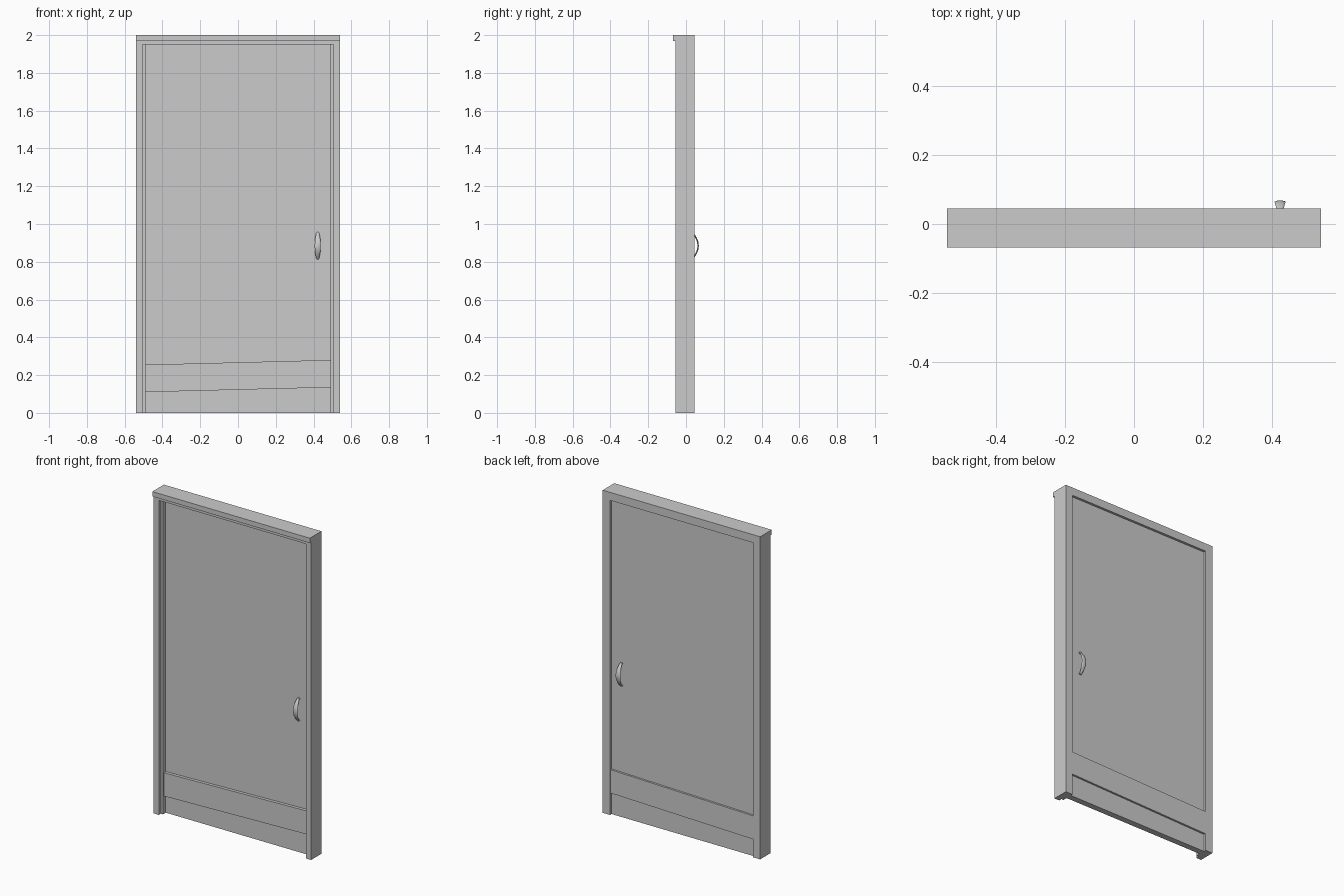
import bpy, bmesh, math

if "Cube" in bpy.data.objects:
    bpy.data.objects.remove(bpy.data.objects["Cube"])


def finish(name, bm):
    bmesh.ops.recalc_face_normals(bm, faces=bm.faces)
    mesh = bpy.data.meshes.new(name)
    bm.to_mesh(mesh)
    bm.free()
    obj = bpy.data.objects.new(name, mesh)
    bpy.context.collection.objects.link(obj)
    return obj


def prism(name, pts, a, b, axis):
    """Extrude a profile: axis 'y' takes (x, z) points, axis 'z' takes (x, y), axis 'x' takes (y, z)."""
    place = {'x': lambda p, t: (t, p[0], p[1]),
             'y': lambda p, t: (p[0], t, p[1]),
             'z': lambda p, t: (p[0], p[1], t)}[axis]
    bm = bmesh.new()
    lo = [bm.verts.new(place(p, a)) for p in pts]
    hi = [bm.verts.new(place(p, b)) for p in pts]
    bm.faces.new(lo)
    bm.faces.new(hi)
    n = len(pts)
    for i in range(n):
        bm.faces.new((lo[i], lo[(i + 1) % n], hi[(i + 1) % n], hi[i]))
    return finish(name, bm)


FRONT, BACK, STOP = -0.055, 0.045, -0.035
DOOR_F, DOOR_B = -0.008, 0.03

# Side jambs with a stepped inner edge
for name, s in (("left_jamb", -1), ("right_jamb", 1)):
    prism(name, [(s * x, y) for x, y in ((0.54, FRONT), (0.505, FRONT), (0.505, STOP),
                                         (0.49, STOP), (0.49, BACK), (0.54, BACK))], 0, 1.95, 'z')

# Head with a projecting drip lip at the top front
prism("head", [(BACK, 1.95), (BACK, 2), (-0.068, 2), (-0.068, 1.97), (FRONT, 1.97), (FRONT, 1.95)],
      -0.54, 0.54, 'x')

# Door panels above and below the slanted kick rail
L, R = -0.49, 0.49
prism("door_panel", [(L, 0.255), (R, 0.28), (R, 1.95), (L, 1.95)], DOOR_F, DOOR_B, 'y')
prism("lower_panel", [(L, 0), (R, 0), (R, 0.135), (L, 0.11)], DOOR_F, DOOR_B, 'y')
prism("kick_rail", [(L, 0.11), (R, 0.135), (R, 0.28), (L, 0.255)], -0.027, 0.042, 'y')


# Bowed pull handle: lens-shaped strap swept along an arc
def handle(name, face, s):
    bm = bmesh.new()
    rings, steps, sides = [], 14, 10
    for i in range(steps + 1):
        t = -1 + 2 * i / steps
        z = 0.885 + 0.07 * t
        y = 0.003 + 0.031 * (1 - t * t)
        slope = math.atan2(-2 * 0.031 * t, 0.07)
        w = 0.007 + 0.009 * (1 - t * t)
        ring = []
        for k in range(sides):
            a = 2 * math.pi * k / sides
            d = 0.004 * math.sin(a)
            ring.append(bm.verts.new((0.422 + w * math.cos(a),
                                      face + s * (y + d * math.cos(slope)),
                                      z - d * math.sin(slope))))
        rings.append(ring)
    for r0, r1 in zip(rings, rings[1:]):
        for k in range(sides):
            bm.faces.new((r0[k], r0[(k + 1) % sides], r1[(k + 1) % sides], r1[k]))
    bm.faces.new(rings[0])
    bm.faces.new(rings[-1])
    obj = finish(name, bm)
    bpy.ops.object.select_all(action='DESELECT')
    bpy.context.view_layer.objects.active = obj
    obj.select_set(True)
    bpy.ops.object.shade_smooth_by_angle(angle=math.radians(50))
    # Mounting feet at both ends
    for end, z in (("bottom", 0.817), ("top", 0.953)):
        prism(f"{name}_{end}_foot", [(0.422 + 0.010 * math.cos(k * math.pi / 5),
                                      z + 0.006 * math.sin(k * math.pi / 5)) for k in range(10)],
              face - s * 0.002, face + s * 0.006, 'y')


handle("front_handle", DOOR_F, -1)
handle("back_handle", DOOR_B, 1)
